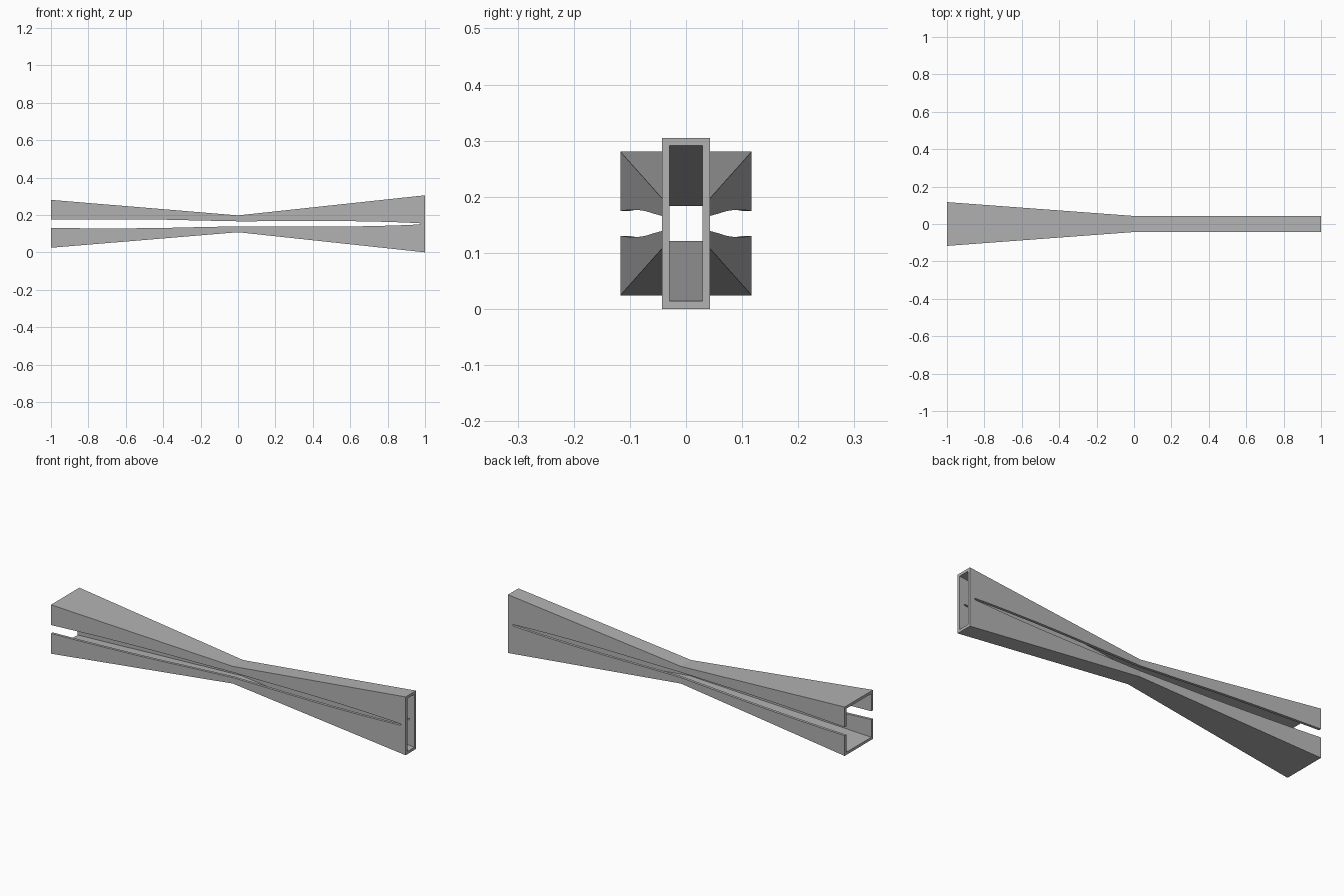
import bpy, bmesh

cube = bpy.data.objects.get("Cube")
if cube:
    bpy.data.objects.remove(cube, do_unlink=True)

MID_Z = 0.1525
WALL = 0.014

grey = bpy.data.materials.new("plain grey")
grey.use_nodes = True
grey.diffuse_color = (0.45, 0.45, 0.45, 1)
grey.node_tree.nodes["Principled BSDF"].inputs["Base Color"].default_value = (0.45, 0.45, 0.45, 1)


def body_size(x):
    """Half width and half height of the tube, pinched at the waist."""
    if x < 0:
        return 0.043 - 0.074 * x, 0.045 - 0.083 * x
    return 0.043, 0.045 + 0.1075 * x


# Half height of the side slot along the length, closing near the tall end
slot = [(-1, 0.022), (-0.85, 0.0237), (-0.7, 0.0243), (-0.55, 0.0238),
        (-0.4, 0.0222), (-0.2, 0.0175), (0, 0.0135), (0.15, 0.0138),
        (0.3, 0.0148), (0.45, 0.0152), (0.6, 0.0143), (0.75, 0.0115),
        (0.87, 0.0078), (0.97, 0.0035), (0.975, 0), (1, 0)]

# Upper channel, lofted through the stations
bm = bmesh.new()
rings = []
for x, gap in slot:
    w, h = body_size(x)
    wi, hi = w - WALL, h - WALL
    section = [(-w, gap), (-w, h), (w, h), (w, gap),
               (wi, gap), (wi, hi), (-wi, hi), (-wi, gap)]
    rings.append([bm.verts.new((x, y, z)) for y, z in section])

for i in range(len(rings) - 1):
    a, b = rings[i], rings[i + 1]
    closed = slot[i][1] == 0 and slot[i + 1][1] == 0
    for j in range(8):
        if closed and j in (3, 7):
            continue  # the slot has ended, so both halves join here
        k = (j + 1) % 8
        bm.faces.new((a[j], a[k], b[k], b[j]))

# Open end rims
for ring in (rings[0], rings[-1]):
    for j in range(3):
        bm.faces.new((ring[j], ring[j + 1], ring[6 - j], ring[7 - j]))

bmesh.ops.recalc_face_normals(bm, faces=bm.faces)
top = max(bm.faces, key=lambda f: f.calc_center_median().z)
if top.normal.z < 0:
    bmesh.ops.reverse_faces(bm, faces=bm.faces)
mesh = bpy.data.meshes.new("slotted_tube")
bm.to_mesh(mesh)
bm.free()
mesh.materials.append(grey)

tube = bpy.data.objects.new("slotted_tube", mesh)
tube.location.z = MID_Z
bpy.context.collection.objects.link(tube)

# Lower channel
mirror = tube.modifiers.new("lower_half", 'MIRROR')
mirror.use_axis = (False, False, True)
mirror.use_clip = True
mirror.merge_threshold = 0.0005
